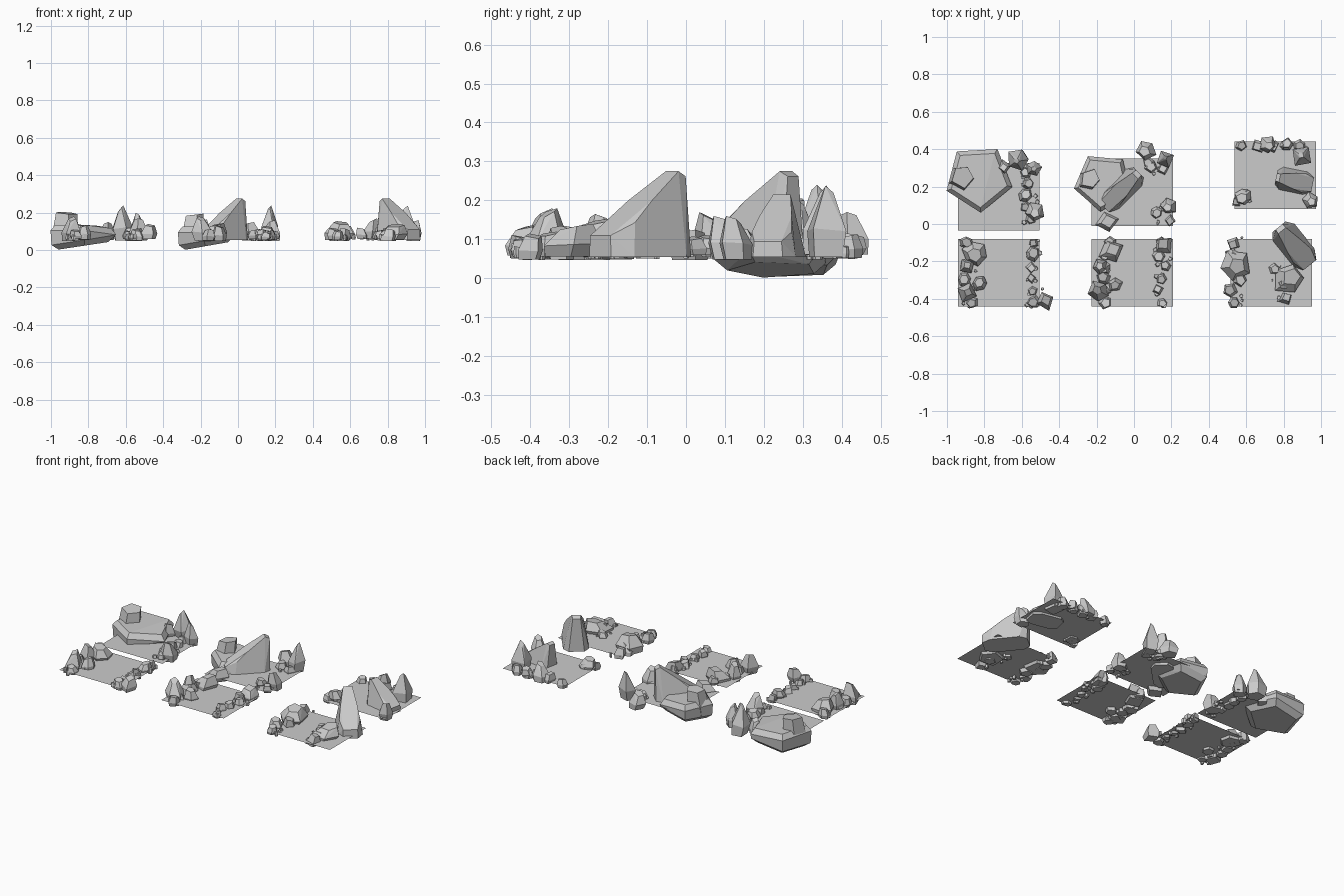
import bpy, bmesh, math, random
from mathutils import Vector

if "Cube" in bpy.data.objects:
    bpy.data.objects.remove(bpy.data.objects["Cube"])

random.seed(11)
GROUND = 0.07


def hull(name, points):
    """Flat-faceted convex stone around a point cloud."""
    bm = bmesh.new()
    for p in points:
        bm.verts.new(p)
    res = bmesh.ops.convex_hull(bm, input=bm.verts)
    loose = {g for g in res["geom_interior"] + res["geom_unused"]
             if isinstance(g, bmesh.types.BMVert)}
    bmesh.ops.delete(bm, geom=list(loose), context='VERTS')
    bmesh.ops.dissolve_limit(bm, angle_limit=math.radians(6),
                             verts=bm.verts, edges=bm.edges)
    bmesh.ops.recalc_face_normals(bm, faces=bm.faces)
    me = bpy.data.meshes.new(name)
    bm.to_mesh(me)
    bm.free()
    ob = bpy.data.objects.new(name, me)
    bpy.context.collection.objects.link(ob)
    return ob


def rock(name, x, y, r, top, base=None, taper=None, slant=.2):
    """Irregular prism with a slanted top; taller rocks become spires."""
    taper = taper or max(.25, .85 - 4 * (top - GROUND))
    base = base or random.uniform(.047, .062)
    n = random.choice((4, 5, 5, 6))
    turn = random.uniform(0, math.tau)
    radii = [r * random.uniform(.85, 1.12) for _ in range(n)]
    lean = Vector((random.uniform(-.3, .3), random.uniform(-.3, .3))) * r
    pts = []
    for t, s in ((0, .85), (.4, 1), (.7, .45 + .55 * taper), (1, taper)):
        for i, q in enumerate(radii):
            a = turn + math.tau * i / n
            tilt = t * slant * (math.cos(a - turn) - 1) / 2
            pts.append((x + lean.x * t + q * s * math.cos(a),
                        y + lean.y * t + q * s * math.sin(a),
                        base + (top - base) * (t + tilt)))
    hull(name, pts)


def rubble(name, start, end, n):
    """Small rocks and pebbles scattered along a line."""
    a, b = Vector(start), Vector(end)
    for i in range(n):
        p = a.lerp(b, (i + .5) / n)
        r = random.uniform(.026, .042)
        rock(name, p.x + random.uniform(-.035, .035), p.y, r, GROUND + r * 1.2)
        for _ in range(2):
            s = random.uniform(.008, .016)
            rock(name + "_pebble", p.x + random.uniform(-.045, .045),
                 p.y + random.uniform(-.03, .03), s, GROUND + s * 1.2, slant=.1)


def ledge(name, centre, size, turn, top):
    """Broad tilted five-sided ledge, low on its outer side, plus a column."""
    pts = []
    for lower, z, s in ((1, 0, .75), (1, .03, .97), (0, top - .03, 1), (0, top, .85)):
        for i in range(5):
            a = turn + math.tau * i / 5
            side = math.cos(a) * s          # -1 outer edge, +1 inner edge
            z_tilt = .028 * (side + .8) if lower else -.035 * max(0, side - .3)
            pts.append((centre[0] + size * s * math.cos(a),
                        centre[1] + size * s * math.sin(a), z + max(z_tilt, -z) + 0))
    hull(name, pts)
    rock(name + "_column", centre[0] - size * .52, centre[1], size * .38,
         top + .07, base=.03, taper=.85, slant=.08)


def fin(name, low, high, width, peak):
    """Tilted wedge rising from its low end to a sheer high end."""
    a, b = Vector(low), Vector(high)
    side = Vector((-(b - a).y, (b - a).x)).normalized() * width / 2
    h = peak - .06
    pts = []
    # position along, half width share, height share
    for u, w, k in ((0, .6, 0), (.2, 1, 0), (.85, 1, 0), (1, .6, 0),
                    (0, .55, .25), (.25, .8, .4), (.5, .65, .66), (.9, .35, 1), (1, .3, .94)):
        c = a.lerp(b, u)
        pts += [(*(c + side * w), .055 + h * k), (*(c - side * w), .055 + h * k)]
    hull(name, pts)


# Six flat ground sheets
for name, x, y in (("back_left", -.722, .145), ("back_middle", -.01, .17),
                   ("back_right", .755, .26), ("front_left", -.722, -.26),
                   ("front_middle", -.01, -.26), ("front_right", .733, -.26)):
    bpy.ops.mesh.primitive_plane_add(size=1, location=(x, y, GROUND))
    bpy.context.object.name = name + "_ground"
    bpy.context.object.scale = (.436, .362, 1)

# The same cluster lines the left side of two front tiles
for x in (-.94, -.22):
    for dx, y, r, top in ((.09, -.15, .068, .145), (.045, -.23, .045, .165),
                          (.04, -.365, .06, .18), (.12, -.32, .042, .135)):
        rock("left_cluster_rock", x + dx, y, r, top)

# Landmark rocks: x, y, radius, top
for spec in ((-.61, .35, .062, .24), (-.70, .31, .045, .15),
             (-.54, .30, .045, .20), (-.53, .07, .055, .17)):
    rock("back_left_rock", *spec)
for spec in ((-.15, .01, .06, .125), (.07, .40, .055, .15),
             (.165, .34, .055, .238), (.19, .10, .045, .16)):
    rock("back_middle_rock", *spec)
for spec in ((.71, .43, .05, .17), (.90, .36, .058, .238),
             (.59, .15, .05, .13), (.94, .13, .045, .16)):
    rock("back_right_rock", *spec)
for spec in ((-.48, -.41, .055, .14), (.16, -.12, .055, .13),
             (.53, -.22, .085, .155), (.82, -.30, .09, .14)):
    rock("front_rock", *spec)

# Rubble rows along the sides of each tile
rubble("back_left_rubble", (-.55, 0), (-.58, .30), 5)
rubble("back_middle_rubble", (.16, 0), (.14, .13), 3)
rubble("back_middle_rubble", (.03, .34), (.16, .28), 3)
rubble("back_right_rubble", (.56, .42), (.95, .42), 6)
rubble("back_right_rubble", (.58, .09), (.58, .19), 2)
for x in (-.88, -.53, -.14, .16, .55):
    rubble("front_rubble", (x, -.45), (x, -.07), 6)
rubble("front_right_rubble", (.78, -.44), (.78, -.2), 3)

# Broad ledges
ledge("left_ledge", (-.83, .245), .185, 1.0, .135)
ledge("middle_ledge", (-.165, .225), .16, .85, .125)

# Large tilted wedges
fin("middle_fin", (-.16, .09), (.025, .275), .13, .28)
fin("back_right_fin", (.955, .21), (.76, .25), .13, .22)
fin("front_right_fin", (.94, -.22), (.775, -.015), .15, .28)
